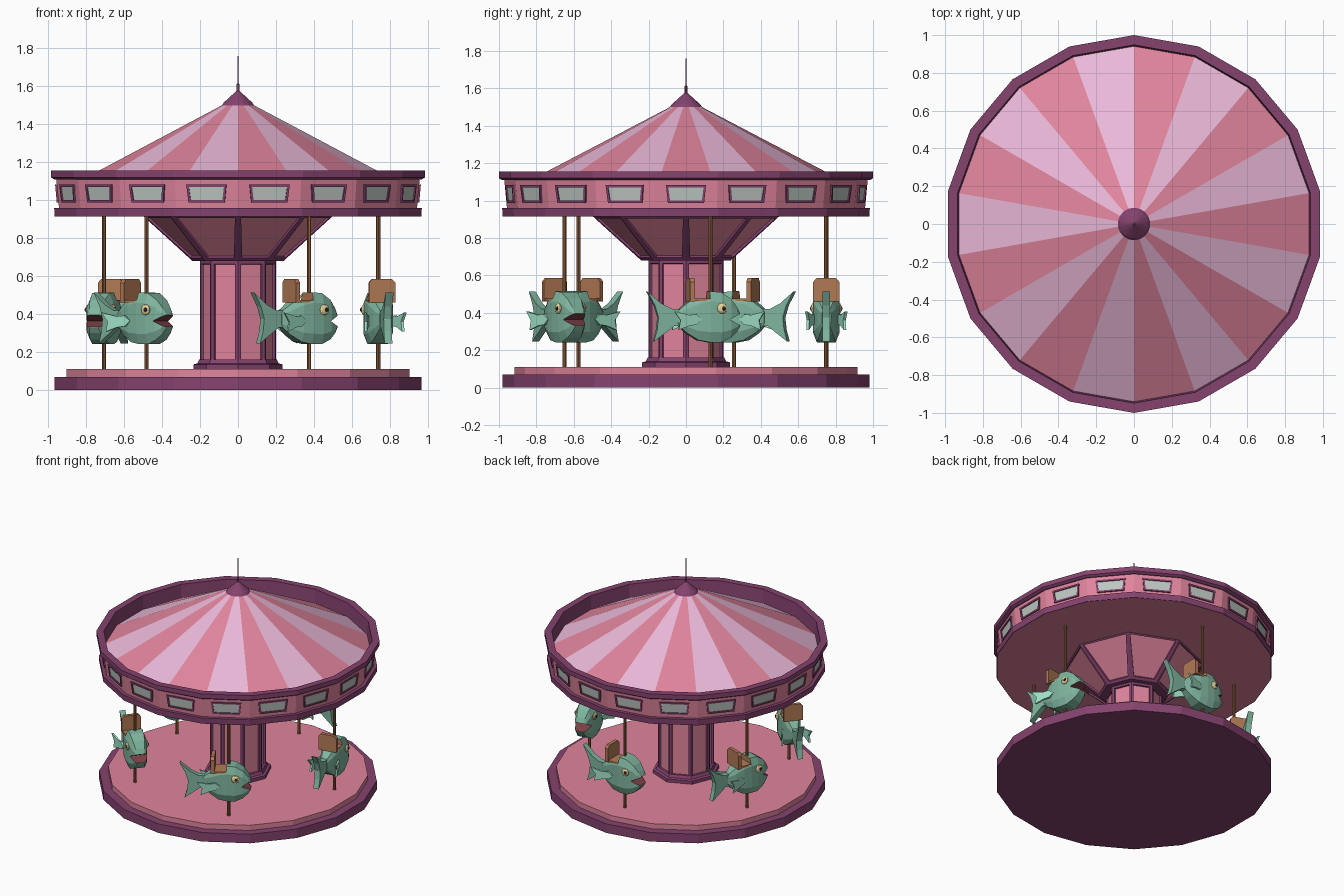
import bpy, bmesh
from math import sin, cos, pi, radians, atan2
from mathutils import Matrix, Vector

if "Cube" in bpy.data.objects:
    bpy.data.objects.remove(bpy.data.objects["Cube"])

N = 18


def mat(name, hexcol):
    m = bpy.data.materials.new(name)
    c = [int(hexcol[i:i + 2], 16) / 255 for i in (0, 2, 4)]
    m.diffuse_color = [(v / 12.92 if v < 0.04 else ((v + 0.055) / 1.055) ** 2.4) for v in c] + [1]
    m.use_nodes = True
    m.node_tree.nodes["Principled BSDF"].inputs["Base Color"].default_value = m.diffuse_color
    return m


PURPLE, PINK = mat("purple", "86436F"), mat("pink", "E0849C")
PALE, FISH = mat("pale pink", "EAB8D8"), mat("sea green", "80B59F")
FIN, BROWN = mat("light green", "A0E3C8"), mat("seat brown", "B27A55")
POLE, GLASS = mat("pole brown", "94623F"), mat("window grey", "BCC6C0")
EYE, DARK, MOUTH = mat("eye cream", "E8D69A"), mat("dark", "302028"), mat("mouth red", "7A4045")


def finish(name, bm, *mats):
    bmesh.ops.recalc_face_normals(bm, faces=bm.faces)
    me = bpy.data.meshes.new(name)
    bm.to_mesh(me)
    bm.free()
    for m in mats:
        me.materials.append(m)
    ob = bpy.data.objects.new(name, me)
    bpy.context.collection.objects.link(ob)
    return ob


def loft(bm, rings, caps=True, closed=False):
    """Join rings of points; returns side faces row by row."""
    vs = [[bm.verts.new(p) for p in r] for r in rings]
    n, faces = len(vs[0]), []
    pairs = list(zip(vs, vs[1:])) + ([(vs[-1], vs[0])] if closed else [])
    for a, b in pairs:
        for i in range(n):
            j = (i + 1) % n
            faces.append(bm.faces.new((a[i], a[j], b[j], b[i])))
    if caps and not closed:
        bm.faces.new(vs[0])
        bm.faces.new(vs[-1])
    return faces


def ring(r, z, n):
    return [(r * cos(pi / 2 + 2 * pi * i / n), r * sin(pi / 2 + 2 * pi * i / n), z) for i in range(n)]


def lathe(name, profile, n, *mats, caps=True, closed=False):
    bm = bmesh.new()
    loft(bm, [ring(r, z, n) for r, z in profile], caps, closed)
    return finish(name, bm, *mats)


def prism(bm, pts, axis_pt, t0, t1, mi=0):
    """Extrude a 2D outline between depths t0 and t1; axis_pt maps (u, v, t) to 3D."""
    a = [bm.verts.new(axis_pt(u, v, t0)) for u, v in pts]
    b = [bm.verts.new(axis_pt(u, v, t1)) for u, v in pts]
    fs = [bm.faces.new(a), bm.faces.new(b)]
    for i in range(len(pts)):
        j = (i + 1) % len(pts)
        fs.append(bm.faces.new((a[i], a[j], b[j], b[i])))
    for f in fs:
        f.material_index = mi


def side(u, v, t):
    return (u, t, v)


# Platform
lathe("platform_base", [(0.98, 0), (0.98, 0.07), (0.92, 0.07)], N, PURPLE)
lathe("platform_floor", [(0.917, 0.06), (0.917, 0.11)], N, PINK)


# Centre column and funnel with recessed pink panels
def panelled(name, r0, z0, r1, z1, border):
    bm = bmesh.new()
    faces = loft(bm, [ring(r0, z0, 8), ring(r1, z1, 8)])
    bmesh.ops.recalc_face_normals(bm, faces=bm.faces)
    bmesh.ops.inset_individual(bm, faces=faces, thickness=border)
    bmesh.ops.inset_individual(bm, faces=faces, thickness=0.004, depth=-0.012)
    for f in faces:
        f.material_index = 1
    return finish(name, bm, PURPLE, PINK)


panelled("column", 0.2, 0.14, 0.2, 0.68, 0.023)
panelled("funnel", 0.24, 0.68, 0.5, 0.917, 0.028)
lathe("column_foot", [(0.235, 0.11), (0.235, 0.135), (0.215, 0.14), (0.205, 0.16)], 8, PURPLE)

# Canopy: ceiling, rims, slanted band
lathe("ceiling", [(0.975, 0.914), (0.975, 0.93)], N, PINK)
lathe("lower_rim", [(0.98, 0.915), (0.983, 0.96), (0.94, 0.96), (0.94, 0.915)], N, PURPLE, closed=True)
lathe("canopy_band", [(0.957, 0.955), (0.972, 1.115)], N, PINK, caps=False)
lathe("upper_rim", [(0.985, 1.11), (1.0, 1.12), (1.0, 1.155), (0.948, 1.155), (0.94, 1.04), (0.955, 1.04),
                    (0.965, 1.11)], N, PURPLE, closed=True)

# Windows: one framed pane on each face of the band
bm = bmesh.new()
for k in range(N):
    a = pi / 2 + 2 * pi * (k + 0.5) / N

    def wall(u, v, t, a=a):
        d = (0.957 + (v - 0.955) * 0.094) * cos(pi / N) + t
        return (d * cos(a) - u * sin(a), d * sin(a) + u * cos(a), v)
    out = [(-0.097, 0.988), (0.097, 0.988), (0.107, 1.082), (-0.107, 1.082)]
    inn = [(-0.085, 1.0), (0.085, 1.0), (0.094, 1.07), (-0.094, 1.07)]
    for i in range(4):
        j = (i + 1) % 4
        prism(bm, [out[i], out[j], inn[j], inn[i]], wall, -0.005, 0.009)
    prism(bm, inn, wall, -0.005, 0.002, 1)
finish("windows", bm, PURPLE, GLASS)

# Striped roof
bm = bmesh.new()
for i, f in enumerate(loft(bm, [ring(0.945, 1.05, N), ring(0.085, 1.5, N)], caps=False)):
    f.material_index = i % 2
finish("striped_roof", bm, PALE, PINK)
lathe("roof_cap", [(0.095, 1.487), (0.075, 1.515), (0.012, 1.572), (0.008, 1.575), (0.008, 1.61),
                   (0.003, 1.615), (0.002, 1.76)], N, PURPLE)

# Fish body: lofted sections (x, top, bottom, half width), then mouth and seat cut out
bm = bmesh.new()
rings = []
for x, t, b, w in [(-0.18, 0.412, 0.335, 0.024), (-0.13, 0.452, 0.29, 0.048), (-0.07, 0.497, 0.253, 0.066),
                   (-0.01, 0.515, 0.242, 0.072), (0.05, 0.51, 0.242, 0.07), (0.105, 0.475, 0.267, 0.06),
                   (0.14, 0.43, 0.3, 0.045), (0.158, 0.395, 0.328, 0.034)]:
    m, h = (t + b) / 2, (t - b) / 2
    half = [(0.7 * w, h), (w, 0.6 * h), (w, -0.6 * h), (0.7 * w, -h)]
    rings.append([(x, y, m + z) for y, z in half] + [(x, -y, m + z) for y, z in reversed(half)])
loft(bm, rings)
body = finish("fish_body", bm, FISH)

bm = bmesh.new()
prism(bm, [(0.095, 0.363), (0.17, 0.326), (0.17, 0.402)], side, -0.1, 0.1)
prism(bm, [(-0.098, 0.47), (-0.012, 0.47), (-0.012, 0.6), (-0.098, 0.6)], side, -0.1, 0.1, 1)
cutter = finish("cutter", bm, MOUTH, BROWN)
cutter.hide_render = True
mod = body.modifiers.new("cut", "BOOLEAN")
mod.operation, mod.object, mod.solver, mod.material_mode = "DIFFERENCE", cutter, "EXACT", "TRANSFER"
dg = bpy.context.evaluated_depsgraph_get()
body_mesh = bpy.data.meshes.new_from_object(body.evaluated_get(dg), depsgraph=dg)
bpy.data.objects.remove(body)
bpy.data.objects.remove(cutter)
body_mesh.name = "fish_body"

# Tail
bm = bmesh.new()
prism(bm, [(-0.16, 0.42), (-0.21, 0.42), (-0.27, 0.45), (-0.345, 0.513), (-0.305, 0.44), (-0.285, 0.375),
           (-0.292, 0.31), (-0.31, 0.246), (-0.25, 0.29), (-0.2, 0.328), (-0.16, 0.33)], side, -0.021, 0.021)
tail = finish("fish_tail", bm, FISH)

# Side fins
bm = bmesh.new()
for s in (1, -1):
    def fin(u, v, t, s=s):
        return (u, s * (0.066 + t + (-0.06 - u) * 0.27), v)
    prism(bm, [(-0.055, 0.365), (-0.09, 0.392), (-0.13, 0.388), (-0.215, 0.408), (-0.18, 0.36),
               (-0.19, 0.308), (-0.13, 0.33), (-0.085, 0.336)], fin, -0.008, 0.006)
fins = finish("fish_fins", bm, FIN)

# Eyes with pupils
bm = bmesh.new()
for s in (1, -1):
    for mi, (x, y, r) in enumerate([(0.052, 0.068, 0.029), (0.06, 0.081, 0.011)]):
        before = set(bm.faces)
        bmesh.ops.create_uvsphere(bm, u_segments=10, v_segments=6, radius=r,
                                  matrix=Matrix.Translation((x, s * y, 0.423)) @ Matrix.Diagonal((1, 0.5, 1, 1)))
        for f in set(bm.faces) - before:
            f.material_index = mi
eyes = finish("fish_eyes", bm, EYE, DARK)

# Seat with chamfered backrest
bm = bmesh.new()
prism(bm, [(-0.07, 0.46), (0.07, 0.46), (0.07, 0.565), (0.052, 0.585), (-0.052, 0.585), (-0.07, 0.565)],
      lambda u, v, t: (t, u, v), -0.122, -0.096)
prism(bm, [(-0.1, 0.462), (-0.012, 0.462), (-0.012, 0.475), (-0.1, 0.475)], side, -0.066, 0.066)
seat = finish("seat", bm, BROWN)

# Pole
pole = lathe("pole", [(0.011, 0.1), (0.011, 0.92)], 8, POLE)

# Five riders facing anticlockwise
parts = [("fish_body", body_mesh)] + [(o.name, o.data) for o in (tail, fins, eyes, seat, pole)]
for o in (tail, fins, eyes, seat, pole):
    bpy.data.objects.remove(o)
for k, deg in enumerate((10, 90, 160, 230, 300)):
    a = radians(deg)
    for name, me in parts:
        ob = bpy.data.objects.new(f"{name}_{k + 1}", me)
        bpy.context.collection.objects.link(ob)
        ob.location = (0.75 * cos(a), 0.75 * sin(a), 0)
        ob.rotation_euler[2] = a + pi / 2
